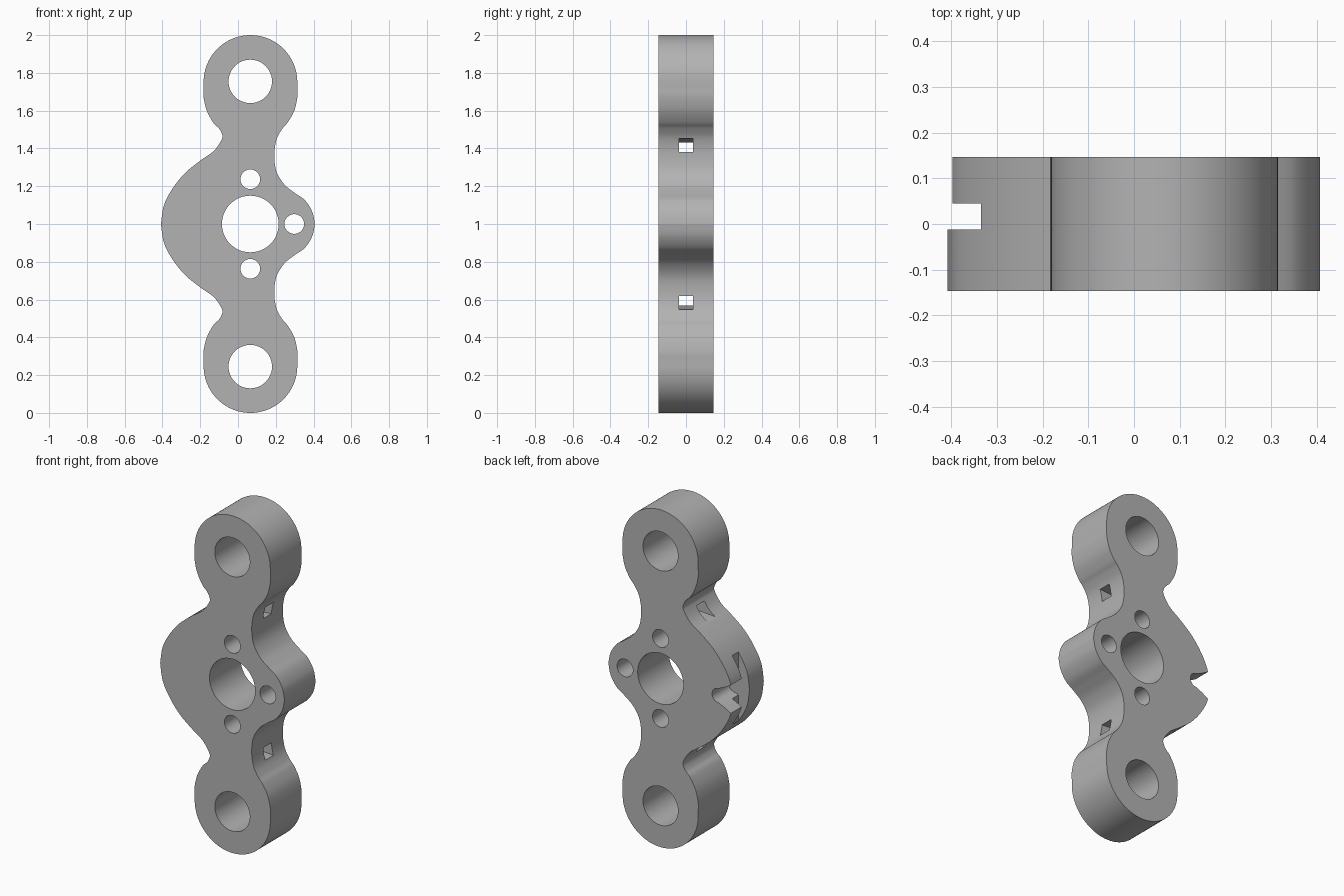
import bpy
import bmesh
from math import sin, cos, pi, radians

if "Cube" in bpy.data.objects:
    bpy.data.objects.remove(bpy.data.objects["Cube"], do_unlink=True)

AXIS = 0.065      # x of the hole line
HALF = 0.146      # half thickness

grey = bpy.data.materials.new("plain grey")
grey.use_nodes = True
grey.diffuse_color = (0.45, 0.45, 0.45, 1)
grey.node_tree.nodes["Principled BSDF"].inputs["Base Color"].default_value = (0.45, 0.45, 0.45, 1)


def arc(cx, cz, r, start, end, n):
    return [(cx + r * cos(start + (end - start) * i / n),
             cz + r * sin(start + (end - start) * i / n)) for i in range(n + 1)]


def smooth_path(pts, steps=6):
    """Catmull-Rom curve through the points."""
    padded = [pts[0]] + pts + [pts[-1]]
    out = []
    for a, b, c, d in zip(padded, padded[1:], padded[2:], padded[3:]):
        for s in range(steps):
            t = s / steps
            out.append(tuple(0.5 * (2 * q + (r - p) * t + (2 * p - 5 * q + 4 * r - u) * t * t
                                    + (3 * q - p - 3 * r + u) * t ** 3)
                             for p, q, r, u in zip(a, b, c, d)))
    return out + [pts[-1]]


def prism(name, outline, y0, y1):
    """Extrude an x-z outline along y."""
    bm = bmesh.new()
    face = bm.faces.new([bm.verts.new((x, y0, z)) for x, z in outline])
    new = bmesh.ops.extrude_face_region(bm, geom=[face])["geom"]
    bmesh.ops.translate(bm, vec=(0, y1 - y0, 0),
                        verts=[v for v in new if isinstance(v, bmesh.types.BMVert)])
    bmesh.ops.recalc_face_normals(bm, faces=bm.faces)
    mesh = bpy.data.meshes.new(name)
    bm.to_mesh(mesh)
    bm.free()
    mesh.materials.append(grey)
    obj = bpy.data.objects.new(name, mesh)
    bpy.context.collection.objects.link(obj)
    return obj


# Side curves from the lobe down to mid height, z measured from the middle
left = [(-0.182, 0.72), (-0.182, 0.67), (-0.165, 0.6), (-0.13, 0.535), (-0.1, 0.505),
        (-0.083, 0.47), (-0.09, 0.44), (-0.13, 0.385), (-0.2, 0.335), (-0.28, 0.27),
        (-0.345, 0.19), (-0.392, 0.1), (-0.408, 0)]
right = [(0.314, 0.72), (0.314, 0.67), (0.298, 0.6), (0.265, 0.54), (0.235, 0.505),
         (0.205, 0.45), (0.192, 0.37), (0.203, 0.28), (0.245, 0.21), (0.3, 0.165),
         (0.355, 0.125), (0.393, 0.065), (0.407, 0)]

# Upper half, then its mirror image below
upper = (smooth_path(right)[::-1] + arc(AXIS + 0.001, 0.752, 0.248, 0, pi, 48)
         + smooth_path(left))
lower = [(x, -z) for x, z in upper[-2:0:-1]]
plate = prism("link_plate", [(x, z + 1) for x, z in upper + lower], -HALF, HALF)

# Through holes
cutters = []
for x, z, r in [(AXIS, 1.755, 0.115), (AXIS, 0.245, 0.115), (AXIS, 1, 0.15),
                (AXIS, 1.237, 0.052), (AXIS, 0.763, 0.052), (0.298, 1, 0.052)]:
    cutters.append(prism("hole_cutter", arc(x, z, r, 0, 2 * pi, 48)[:-1], -0.3, 0.3))

# Slanted square channels through both necks
for s in (1, -1):
    quad = [(0.3, 0.46), (0.3, 0.39), (-0.2, 0.355), (-0.2, 0.425)]
    cutters.append(prism("channel_cutter", [(x, 1 + s * z) for x, z in quad], -0.038, 0.038))

# Slot along the rim and flared notch in the back
slot = [(-0.6, 0.6), (-0.335, 0.6), (-0.335, 1.4), (-0.6, 1.4)]
cutters.append(prism("rim_slot_cutter", slot, -0.012, 0.045))
notch = ([(-0.46, 1.11), (-0.4, 1.085), (-0.355, 1.06)]
         + arc(-0.315, 1, 0.042, pi / 2, -pi / 2, 16)
         + [(-0.355, 0.94), (-0.4, 0.915), (-0.46, 0.89)])
cutters.append(prism("notch_cutter", notch, -0.012, 0.3))

# Cut everything, bake the result and drop the cutters
for cutter in cutters:
    cutter.hide_render = True
    mod = plate.modifiers.new("cut", 'BOOLEAN')
    mod.operation = 'DIFFERENCE'
    mod.solver = 'EXACT'
    mod.object = cutter
bpy.context.view_layer.update()
baked = bpy.data.meshes.new_from_object(plate.evaluated_get(bpy.context.evaluated_depsgraph_get()))
plate.modifiers.clear()
plate.data = baked
for cutter in cutters:
    bpy.data.objects.remove(cutter, do_unlink=True)

bpy.ops.object.select_all(action='DESELECT')
plate.select_set(True)
bpy.context.view_layer.objects.active = plate
bpy.ops.object.shade_smooth_by_angle(angle=radians(30))
